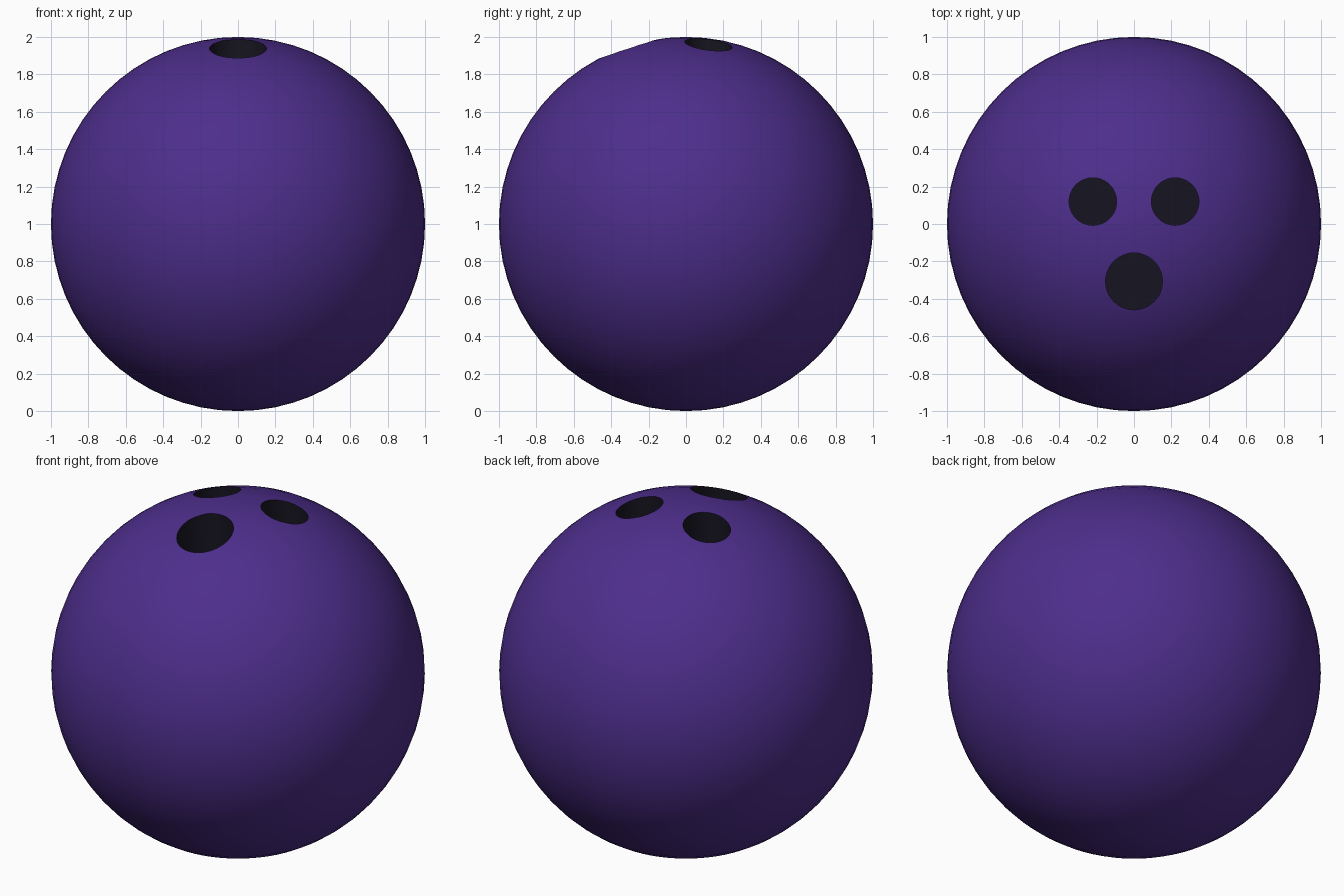
import bpy
import math

if "Cube" in bpy.data.objects:
    bpy.data.objects.remove(bpy.data.objects["Cube"])


def material(name, color):
    m = bpy.data.materials.new(name)
    m.diffuse_color = (*color, 1)
    m.use_nodes = True
    m.node_tree.nodes["Principled BSDF"].inputs["Base Color"].default_value = m.diffuse_color
    return m


purple = material("purple_shell", (0.075, 0.027, 0.26))
dark = material("dark_hole", (0.008, 0.007, 0.014))

# Ball
bpy.ops.mesh.primitive_uv_sphere_add(segments=64, ring_count=32, radius=1, location=(0, 0, 1))
ball = bpy.context.object
ball.name = "ball"
for m in (purple, dark):
    ball.data.materials.append(m)


# Vertical drilled hole with dark walls and floor
def drill(name, x, y, radius, floor=1.45, top=2.2):
    bpy.ops.mesh.primitive_cylinder_add(vertices=48, radius=radius, depth=top - floor,
                                        location=(x, y, (top + floor) / 2))
    cutter = bpy.context.object
    cutter.name = name
    cutter.hide_render = True
    for m in (purple, dark):
        cutter.data.materials.append(m)
    for p in cutter.data.polygons:
        p.material_index = 1
    mod = ball.modifiers.new(name, 'BOOLEAN')
    mod.operation = 'DIFFERENCE'
    mod.solver = 'EXACT'
    mod.object = cutter
    bpy.ops.object.select_all(action='DESELECT')
    ball.select_set(True)
    bpy.context.view_layer.objects.active = ball
    bpy.ops.object.modifier_apply(modifier=name)
    bpy.data.objects.remove(cutter)


# Two finger holes and a larger thumb hole
for side, x in (("left", -0.22), ("right", 0.22)):
    drill(side + "_finger_hole", x, 0.12, 0.127)
drill("thumb_hole", 0, -0.307, 0.152)

bpy.ops.object.shade_smooth_by_angle(angle=math.radians(35))
